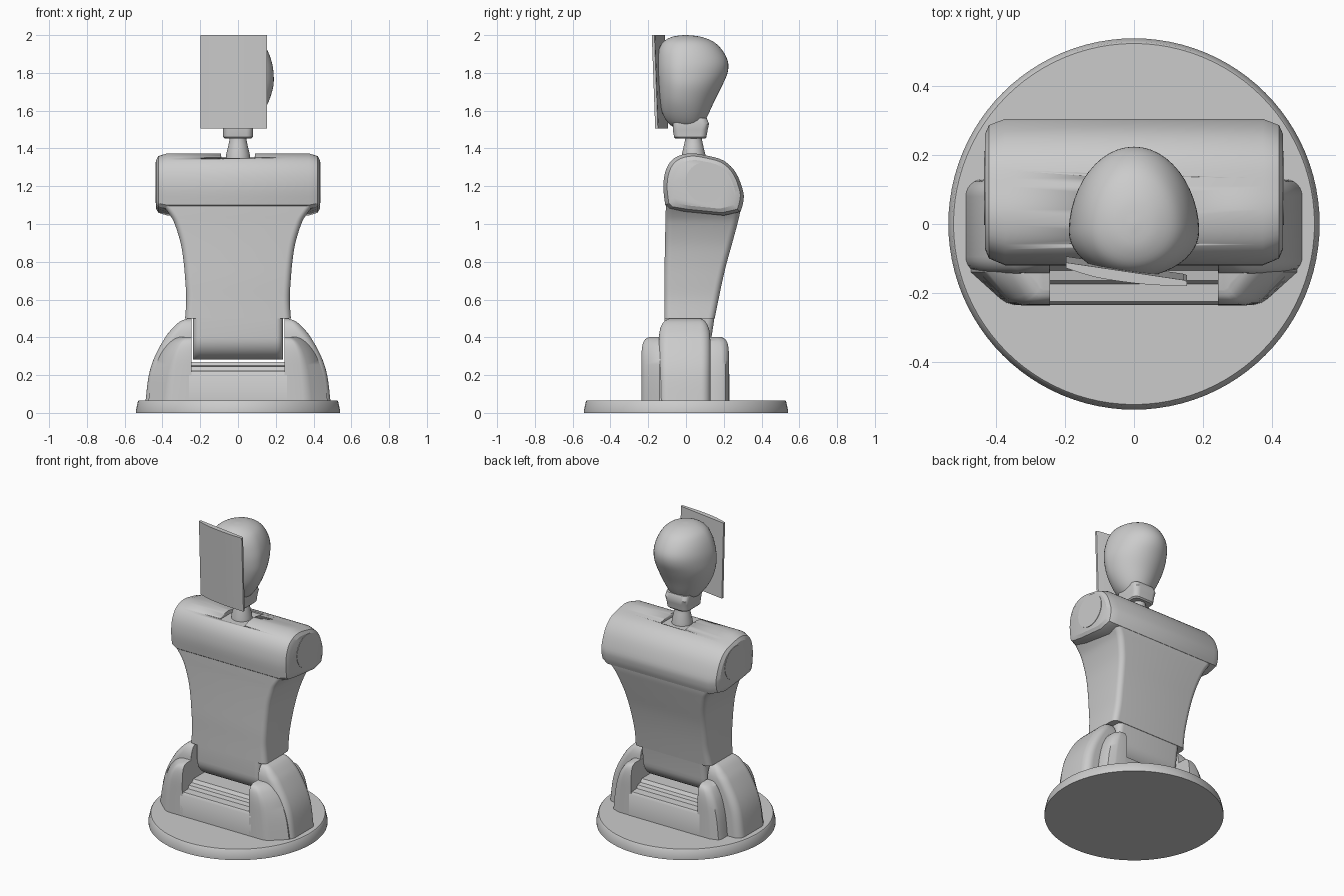
import bpy, bmesh, math
from mathutils import Vector

if "Cube" in bpy.data.objects:
    bpy.data.objects.remove(bpy.data.objects["Cube"])


def loft(name, rings, angle=35, mirror=False):
    """Skin a list of equal-length point rings and cap both ends."""
    bm = bmesh.new()
    rows = [[bm.verts.new(p) for p in ring] for ring in rings]
    n = len(rows[0])
    for a, b in zip(rows, rows[1:]):
        for i in range(n):
            j = (i + 1) % n
            bm.faces.new((a[i], a[j], b[j], b[i]))
    bm.faces.new(rows[0])
    bm.faces.new(rows[-1])
    bmesh.ops.recalc_face_normals(bm, faces=bm.faces)
    mesh = bpy.data.meshes.new(name)
    bm.to_mesh(mesh)
    bm.free()
    ob = bpy.data.objects.new(name, mesh)
    bpy.context.collection.objects.link(ob)
    bpy.ops.object.select_all(action='DESELECT')
    ob.select_set(True)
    bpy.context.view_layer.objects.active = ob
    bpy.ops.object.shade_smooth_by_angle(angle=math.radians(angle))
    if mirror:
        m = ob.modifiers.new("mirror", 'MIRROR')
        m.use_mirror_merge = False
    return ob


def rect(x0, x1, y0, y1, z, r, r_in=None, n=6):
    """Rounded rectangle at height z; r_in is the corner radius on the x0 side."""
    r_in = r if r_in is None else r_in
    pts = []
    for q, (sx, sy) in enumerate(((1, 1), (-1, 1), (-1, -1), (1, -1))):
        rr = r if sx > 0 else r_in
        cx = x1 - rr if sx > 0 else x0 + rr
        cy = y1 - rr if sy > 0 else y0 + rr
        for i in range(n + 1):
            t = math.pi / 2 * (q + i / n)
            pts.append((cx + rr * math.cos(t), cy + rr * math.sin(t), z))
    return pts


def oval(rx, yf, yb, yc, z, n=48):
    """Ring with separate front and back depth about yc."""
    out = []
    for i in range(n):
        t = 2 * math.pi * i / n
        s = math.sin(t)
        out.append((rx * math.cos(t), yc + s * ((yb - yc) if s > 0 else (yc - yf)), z))
    return out


def spline(keys, steps):
    """Catmull-Rom interpolation of tuples."""
    k = [Vector(v) for v in keys]
    out = []
    for i in range(len(k) - 1):
        p0, p1, p2, p3 = k[max(i - 1, 0)], k[i], k[i + 1], k[min(i + 2, len(k) - 1)]
        for s in range(steps):
            t = s / steps
            out.append(0.5 * (2 * p1 + (p2 - p0) * t + (2 * p0 - 5 * p1 + 4 * p2 - p3) * t * t
                              + (3 * p1 - p0 - 3 * p2 + p3) * t ** 3))
    return out + [k[-1]]


# Round base plate
loft("base_plate", [oval(r, -r, r, 0, z, 96) for r, z in
                    ((0.54, 0), (0.54, 0.015), (0.53, 0.06), (0.525, 0.066))])

# Low bridge between the hips, stepped up under the torso
half = [(0.236, 0.06), (0.236, 0.205), (0.225, 0.222), (0.175, 0.225),
        (0.165, 0.245), (0.135, 0.25), (0.12, 0.27)]
prof = [(-y, z) for y, z in half] + [(y - 0.006, z) for y, z in reversed(half)]
loft("hip_bridge", [[(x, y, z) for y, z in prof] for x in (-0.26, 0.26)])

# Hip housings: tall outer dome (x outer, y front, y back, z)
dome = spline([(0.49, -0.145, 0.13, 0.06), (0.472, -0.145, 0.13, 0.2), (0.44, -0.145, 0.13, 0.3),
               (0.385, -0.143, 0.128, 0.4), (0.345, -0.135, 0.12, 0.45),
               (0.305, -0.115, 0.10, 0.485), (0.265, -0.085, 0.075, 0.5)], 4)
loft("hip_dome", [rect(0.245, x, y0, y1, z, min(0.05, (x - 0.245) * 0.45), 0.004)
                  for x, y0, y1, z in dome], mirror=True)

# Hip housings: lower block blending front and back (face edge, outer x, depth inset, z)
block = spline([(0.345, 0.475, 0, 0.06), (0.335, 0.452, 0, 0.2), (0.32, 0.415, 0.0, 0.3),
                (0.30, 0.375, 0.006, 0.36), (0.28, 0.34, 0.02, 0.39),
                (0.262, 0.31, 0.045, 0.402)], 4)


def block_ring(a, b, d, z):
    f, k = -0.236 + d, 0.228 - d
    c = a + 0.35 * (b - a)
    e = a + 0.4 * (b - a)
    return [(0.245, f, z), (a, f, z), (a + 0.2 * (b - a), f + 0.007, z), (c, f + 0.02, z), (b, -0.14, z),
            (b, 0.10, z), (e, 0.13, z), (e, k - 0.04, z), (e - 0.01, k - 0.018, z),
            (a, k - 0.003, z), (a - 0.012, k, z), (0.245, k, z)]


loft("hip_block", [block_ring(*v) for v in block], angle=40, mirror=True)

# Torso: rounded lower roll, then a flared waist (half width, y front, y back, z)
levels = []
for i in range(1, 9):
    t = math.pi / 2 * i / 8
    levels.append((0.237, 0.01 - 0.125 * math.sin(t), 0.01 + 0.125 * math.sin(t),
                   0.40 - 0.12 * math.cos(t)))
levels.append((0.237, -0.115, 0.150, 0.499))
levels += [tuple(v) for v in spline([(0.28, -0.115, 0.152, 0.50), (0.274, -0.115, 0.172, 0.6),
                                     (0.279, -0.115, 0.193, 0.7), (0.288, -0.113, 0.217, 0.8),
                                     (0.304, -0.111, 0.245, 0.9), (0.335, -0.109, 0.272, 1.0),
                                     (0.362, -0.108, 0.284, 1.05), (0.40, -0.106, 0.29, 1.10)], 4)]
loft("torso", [rect(-w, w, y0, y1, z, min(0.035, (y1 - y0) * 0.3)) for w, y0, y1, z in levels])

# Shoulder yoke: side profile carried across x with chamfered ends
top = spline([(-0.11, 1.10), (-0.12, 1.2), (-0.105, 1.29), (-0.06, 1.35), (0.02, 1.374),
              (0.11, 1.362), (0.20, 1.335), (0.265, 1.27), (0.303, 1.17), (0.302, 1.11), (0.288, 1.065)], 4)
under = [Vector((0.2, 1.045)), Vector((0.0, 1.065)), Vector((-0.09, 1.08))]
centre = Vector((0.1, 1.21))
stations = ((-0.434, 0.78), (-0.422, 0.91), (-0.375, 1), (0.375, 1), (0.422, 0.91), (0.434, 0.78))
yoke = loft("shoulder_yoke", [[(x, *(centre + (p - centre) * s)) for p in top + under]
                              for x, s in stations], angle=25)

# Neck recess cut in the yoke
cut = loft("neck_recess_cutter", [rect(-0.09, 0.09, -0.06, 0.14, z, 0.006) for z in (1.348, 1.45)])
cut.hide_render = True
cut.hide_set(True)
mod = yoke.modifiers.new("recess", 'BOOLEAN')
mod.operation = 'DIFFERENCE'
mod.object = cut

# Round arm caps
loft("arm_cap", [[(x, 0.105 + 0.108 * math.cos(i * math.pi / 20), 1.22 + 0.108 * math.sin(i * math.pi / 20))
                  for i in range(40)] for x in (0.42, 0.437)], mirror=True)

# Neck and collar
loft("neck", [oval(r, 0.04 - r, 0.04 + r, 0.04, z, 32) for r, z in
              ((0.064, 1.34), (0.062, 1.37), (0.05, 1.42), (0.042, 1.46), (0.042, 1.5))])
loft("neck_collar", [rect(-w, w, y0, y1, z, 0.035) for w, y0, y1, z in
                     ((0.07, -0.055, 0.10, 1.452), (0.078, -0.063, 0.108, 1.46),
                      (0.08, -0.07, 0.115, 1.5), (0.085, -0.07, 0.122, 1.53), (0.08, -0.06, 0.11, 1.56))])

# Egg-shaped head: (half width, y front, y back, y widest, z)
head = spline([(0.006, 0.0, 0.012, 0.006, 1.498), (0.05, -0.05, 0.06, 0.005, 1.508),
               (0.085, -0.09, 0.09, 0.0, 1.53), (0.125, -0.122, 0.118, -0.01, 1.58),
               (0.163, -0.14, 0.15, -0.02, 1.65), (0.187, -0.15, 0.19, -0.02, 1.73),
               (0.188, -0.155, 0.22, -0.02, 1.80), (0.178, -0.154, 0.222, -0.015, 1.86),
               (0.155, -0.145, 0.192, -0.01, 1.92), (0.12, -0.12, 0.145, -0.005, 1.965),
               (0.065, -0.07, 0.075, 0.0, 1.992), (0.006, -0.01, 0.004, 0.0, 2.0)], 4)
loft("head", [oval(*v) for v in head], angle=60)

# Thin bowed face panel, turned and leaning slightly forward
bow = spline([(-0.198, -0.128), (-0.11, -0.155), (0.0, -0.172), (0.09, -0.179), (0.154, -0.181)], 5)
plate = [(p.x, p.y) for p in bow] + [(0.154, -0.167), (0.145, -0.163), (-0.198, -0.112)]
loft("face_panel", [[(x, y + dy, z) for x, y in plate] for dy, z in ((0.018, 1.505), (0, 2.0))])
